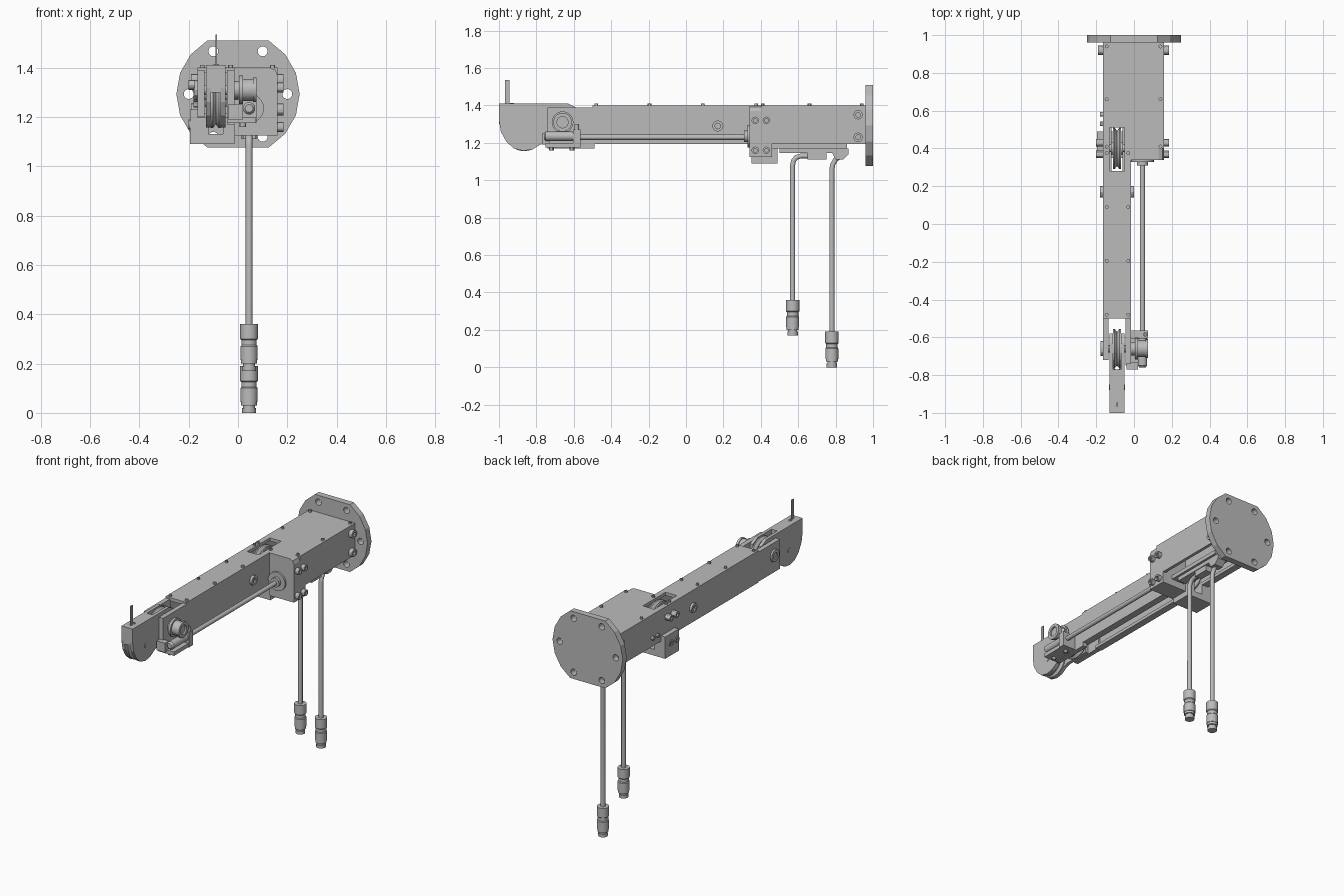
import bpy, bmesh, math
from mathutils import Matrix, Vector

if "Cube" in bpy.data.objects:
    bpy.data.objects.remove(bpy.data.objects["Cube"])

grey = bpy.data.materials.new("machined grey")
grey.use_nodes = True
colour = (0.5, 0.5, 0.5, 1)
grey.diffuse_color = colour
grey.node_tree.nodes["Principled BSDF"].inputs["Base Color"].default_value = colour

TURN = {"x": Matrix.Rotation(math.pi / 2, 4, "Y"),
        "y": Matrix.Rotation(-math.pi / 2, 4, "X"),
        "z": Matrix.Identity(4)}


def finish(name, bm, smooth=False):
    bmesh.ops.recalc_face_normals(bm, faces=bm.faces)
    mesh = bpy.data.meshes.new(name)
    bm.to_mesh(mesh)
    bm.free()
    obj = bpy.data.objects.new(name, mesh)
    bpy.context.collection.objects.link(obj)
    mesh.materials.append(grey)
    if smooth:
        bpy.ops.object.select_all(action="DESELECT")
        obj.select_set(True)
        bpy.context.view_layer.objects.active = obj
        bpy.ops.object.shade_smooth_by_angle()
    return obj


def box(name, x, y, z):
    """Box from three (low, high) ranges."""
    bm = bmesh.new()
    bmesh.ops.create_cube(bm, size=1)
    for v in bm.verts:
        v.co = [lo + (c + 0.5) * (hi - lo) for c, (lo, hi) in zip(v.co, (x, y, z))]
    return finish(name, bm)


def prism(name, outline, axis, span):
    """Extrude an outline of (y, z) along x, or of (x, z) along y."""
    bm = bmesh.new()
    place = (lambda a, b: (span[0], a, b)) if axis == "x" else (lambda a, b: (a, span[0], b))
    face = bm.faces.new([bm.verts.new(place(a, b)) for a, b in outline])
    new = bmesh.ops.extrude_face_region(bm, geom=[face])["geom"]
    depth = span[1] - span[0]
    shift = Vector((depth, 0, 0)) if axis == "x" else Vector((0, depth, 0))
    bmesh.ops.translate(bm, vec=shift, verts=[g for g in new if isinstance(g, bmesh.types.BMVert)])
    return finish(name, bm)


def lathe(name, axis, base, profile, sides=24):
    """Closed turned part; the profile lists (radius, height) along the axis."""
    bm = bmesh.new()
    rings = []
    for r, h in profile:
        angles = [math.tau * i / sides for i in range(sides)]
        rings.append([bm.verts.new((r * math.cos(a), r * math.sin(a), h)) for a in angles])
    for low, high in zip(rings, rings[1:]):
        for i in range(sides):
            j = (i + 1) % sides
            bm.faces.new((low[i], low[j], high[j], high[i]))
    bm.faces.new(rings[0])
    bm.faces.new(rings[-1])
    bm.transform(Matrix.Translation(base) @ TURN[axis])
    return finish(name, bm, True)


def rod(name, axis, base, r, length, sides=24):
    return lathe(name, axis, base, [(r, 0), (r, length)], sides)


def bolt(name, axis, base, r, length):
    """Cap screw with a recessed socket; a negative length points backwards."""
    return lathe(name, axis, base, [(r, 0), (r, length), (r * 0.5, length), (r * 0.5, length * 0.4)], 12)


def pulley(name, y, z, r):
    w, hub = 0.022, r * 0.3
    lathe(name, "x", (MID, y, z),
          [(hub, -w * 1.5), (hub, -w), (r, -w), (r, -w * 0.6), (r * 0.85, 0),
           (r, w * 0.6), (r, w), (hub, w), (hub, w * 1.5)], 32)


def cut(obj, cutters):
    for c in cutters:
        mod = obj.modifiers.new("cut", "BOOLEAN")
        mod.object, mod.solver = c, "EXACT"
        bpy.context.view_layer.objects.active = obj
        bpy.ops.object.modifier_apply(modifier=mod.name)
        bpy.data.objects.remove(c)


def cable(name, points):
    curve = bpy.data.curves.new(name, "CURVE")
    curve.dimensions, curve.bevel_depth, curve.bevel_resolution = "3D", 0.014, 3
    curve.use_fill_caps = True
    line = curve.splines.new("POLY")
    line.points.add(len(points) - 1)
    for p, (y, z) in zip(line.points, points):
        p.co = (SIDE, y, z, 1)
    curve.materials.append(grey)
    bpy.context.collection.objects.link(bpy.data.objects.new(name, curve))


MID, SIDE = -0.09, 0.045       # arm centre line, cable and shaft line
LEFT, RIGHT, WIDE = -0.165, -0.015, 0.16
TOP, LOW, WALL = 1.4, 1.195, 0.02

# Mounting flange: a disc with flats above and below, and a ring of holes
outline = [(0.25 * math.cos(math.radians(a)), 1.293 + 0.25 * math.sin(math.radians(a)))
           for a in range(0, 360, 20) if a not in (80, 100, 260, 280)]
flange = prism("mounting_flange", outline, "y", (0.96, 1))
cut(flange, [rod("hole_cutter", "y", (0.2 * math.cos(a), 0.9, 1.293 + 0.2 * math.sin(a)), 0.02, 0.2)
             for a in [math.pi / 3 * i for i in range(6)]])

# Arm channel, open below, with a slot in the top
lip = 0.045
section = [(LEFT, LOW), (LEFT, TOP), (RIGHT, TOP), (RIGHT, LOW),
           (RIGHT - lip, LOW), (RIGHT - lip, LOW + WALL), (RIGHT - WALL, LOW + WALL),
           (RIGHT - WALL, TOP - WALL), (LEFT + WALL, TOP - WALL), (LEFT + WALL, LOW + WALL),
           (LEFT + lip, LOW + WALL), (LEFT + lip, LOW)]
arm = prism("arm_channel", section, "y", (-0.5, 0.96))
cut(arm, [box("slot_cutter", (-0.13, -0.05), (0.28, 0.51), (1.3, 1.5))])
pulley("rear_pulley", 0.4, 1.29, 0.11)
rod("rear_axle", "x", (LEFT, 0.4, 1.29), 0.02, 0.15)

# Wide rear housing beside the arm
prism("rear_housing", [(RIGHT, TOP), (WIDE, TOP), (WIDE, LOW), (WIDE - WALL, LOW),
                       (WIDE - WALL, TOP - WALL), (RIGHT, TOP - WALL)], "y", (0.4, 0.96))
c = 0.03
prism("housing_front_block", [(RIGHT, 1.125), (RIGHT, TOP), (WIDE - c, TOP), (WIDE - c * 0.3, TOP - c * 0.3),
                              (WIDE, TOP - c), (WIDE, 1.125)], "y", (0.34, 0.46))
lathe("shaft_boss", "y", (SIDE, 0.34, 1.235), [(0.06, 0), (0.06, -0.012), (0.03, -0.012), (0.03, -0.03)])

# Block hanging below the arm
prism("hanging_block", [(-0.195, 1.09), (-0.195, 1.23), (LEFT, 1.23), (LEFT, LOW),
                        (-0.12, LOW), (-0.12, 1.13), (-0.06, 1.13), (-0.06, LOW),
                        (RIGHT, LOW), (RIGHT, 1.09)], "y", (0.35, 0.49))

# Side bolts
for y in (0.37, 0.43):
    for z in (1.16, 1.32):
        bolt("front_block_bolt", "x", (WIDE, y, z), 0.02, 0.025)
        bolt("left_arm_bolt", "x", (LEFT, y, z + 0.01), 0.02, -0.035)
for z in (1.23, 1.35):
    bolt("rear_bolt_right", "x", (WIDE, 0.92, z), 0.025, 0.025)
    bolt("rear_bolt_left", "x", (LEFT, 0.92, z), 0.025, -0.025)
for y in (0.53, 0.58):
    bolt("left_small_bolt", "x", (LEFT, y, 1.25), 0.012, -0.015)
bolt("pivot_cap_right", "x", (RIGHT, 0.17, 1.29), 0.03, 0.015)
bolt("pivot_cap_left", "x", (LEFT, 0.17, 1.29), 0.03, -0.015)

# Top screws
for y in (-0.48, -0.195, 0.09, 0.375):
    for x in (-0.145, -0.03):
        bolt("arm_top_screw", "z", (x, y, TOP), 0.01, 0.01)
for y in (0.41, 0.66, 0.94):
    bolt("housing_top_screw", "z", (0.14, y, TOP), 0.01, 0.01)
    bolt("housing_top_screw", "z", (-0.145, y, TOP), 0.01, 0.01)

# Cheek plates at the front of the arm
box("left_cheek", (LEFT, -0.135), (-0.72, -0.49), (1.2, 1.39))
box("right_cheek", (-0.045, RIGHT), (-0.74, -0.49), (1.17, 1.39))
pulley("front_pulley", -0.66, 1.3, 0.105)
rod("front_axle", "x", (LEFT, -0.66, 1.31), 0.02, 0.16)
bolt("front_axle_cap", "x", (LEFT, -0.66, 1.31), 0.04, -0.012)

# Nose: two side plates with a rounded chin and a solid upper block
nose = [(-1, 1.41), (-1, 1.32), (-0.99, 1.26), (-0.96, 1.205), (-0.92, 1.17), (-0.87, 1.157),
        (-0.82, 1.165), (-0.78, 1.19), (-0.75, 1.2), (-0.58, 1.2), (-0.58, 1.385), (-0.63, 1.41)]
for side, x in (("left", -0.13), ("right", -0.07)):
    prism(side + "_nose_plate", nose, "x", (x, x + 0.02))
box("nose_block", (-0.11, -0.07), (-1, -0.77), (1.3, 1.41))
lathe("nose_roller", "x", (MID, -0.865, 1.255),
      [(0.1, -0.019), (0.1, -0.012), (0.085, 0), (0.1, 0.012), (0.1, 0.019)], 32)
rod("nose_pin", "x", (-0.133, -0.865, 1.255), 0.015, 0.086)
box("blade", (-0.092, -0.085), (-0.967, -0.945), (1.4, 1.535))
bolt("nose_top_screw", "z", (MID, -0.93, 1.41), 0.01, 0.004)

# Knob on the right cheek
lathe("side_knob", "x", (RIGHT, -0.66, 1.31),
      [(0.035, 0), (0.035, 0.02), (0.058, 0.02), (0.058, 0.035), (0.045, 0.035), (0.045, 0.075),
       (0.05, 0.075), (0.05, 0.09), (0.03, 0.09), (0.03, 0.08)])

# Side shaft and its carrier
rod("side_shaft", "y", (SIDE, -0.6, 1.23), 0.014, 0.94)
lathe("shaft_coupling", "y", (SIDE, -0.76, 1.235), [(0.016, 0), (0.025, 0.01), (0.025, 0.16)])
box("carrier_base", (-0.045, 0.07), (-0.75, -0.565), (1.175, 1.2))
box("carrier_front", (-0.04, 0.02), (-0.77, -0.73), (1.19, 1.25))
box("carrier_rear", (RIGHT, 0.075), (-0.605, -0.565), (1.175, 1.27))
for y in (-0.72, -0.61):
    bolt("carrier_screw", "z", (0.02, y, 1.175), 0.013, -0.015)
bolt("carrier_top_screw", "z", (0.06, -0.585, 1.27), 0.012, 0.03)

# Sensor mounts below the housing
box("sensor_plate", (0, 0.09), (0.46, 0.86), (1.17, 1.195))
box("sensor_bracket", (0.015, 0.075), (0.5, 0.8), (1.145, 1.17))
box("front_sensor", (0.02, 0.07), (0.65, 0.75), (1.11, 1.15))
prism("rear_sensor", [(0.77, 1.17), (0.87, 1.17), (0.87, 1.14), (0.84, 1.11), (0.8, 1.11)], "x", (0.015, 0.075))

# Hanging cables with plug ends
cable("front_cable", [(0.57, 0.3), (0.57, 1.08), (0.575, 1.105), (0.59, 1.122), (0.615, 1.13), (0.68, 1.13)])
cable("rear_cable", [(0.78, 0.15), (0.78, 1.06), (0.785, 1.085), (0.8, 1.11), (0.83, 1.135)])
plug = [(0.028, 0), (0.028, 0.02), (0.024, 0.02), (0.024, 0.03), (0.032, 0.03), (0.032, 0.045),
        (0.035, 0.045), (0.035, 0.1), (0.031, 0.105), (0.031, 0.125), (0.036, 0.13), (0.036, 0.19), (0.014, 0.19)]
for name, y, z in (("front_plug", 0.57, 0.17), ("rear_plug", 0.78, 0)):
    lathe(name, "z", (SIDE, y, z), plug)
